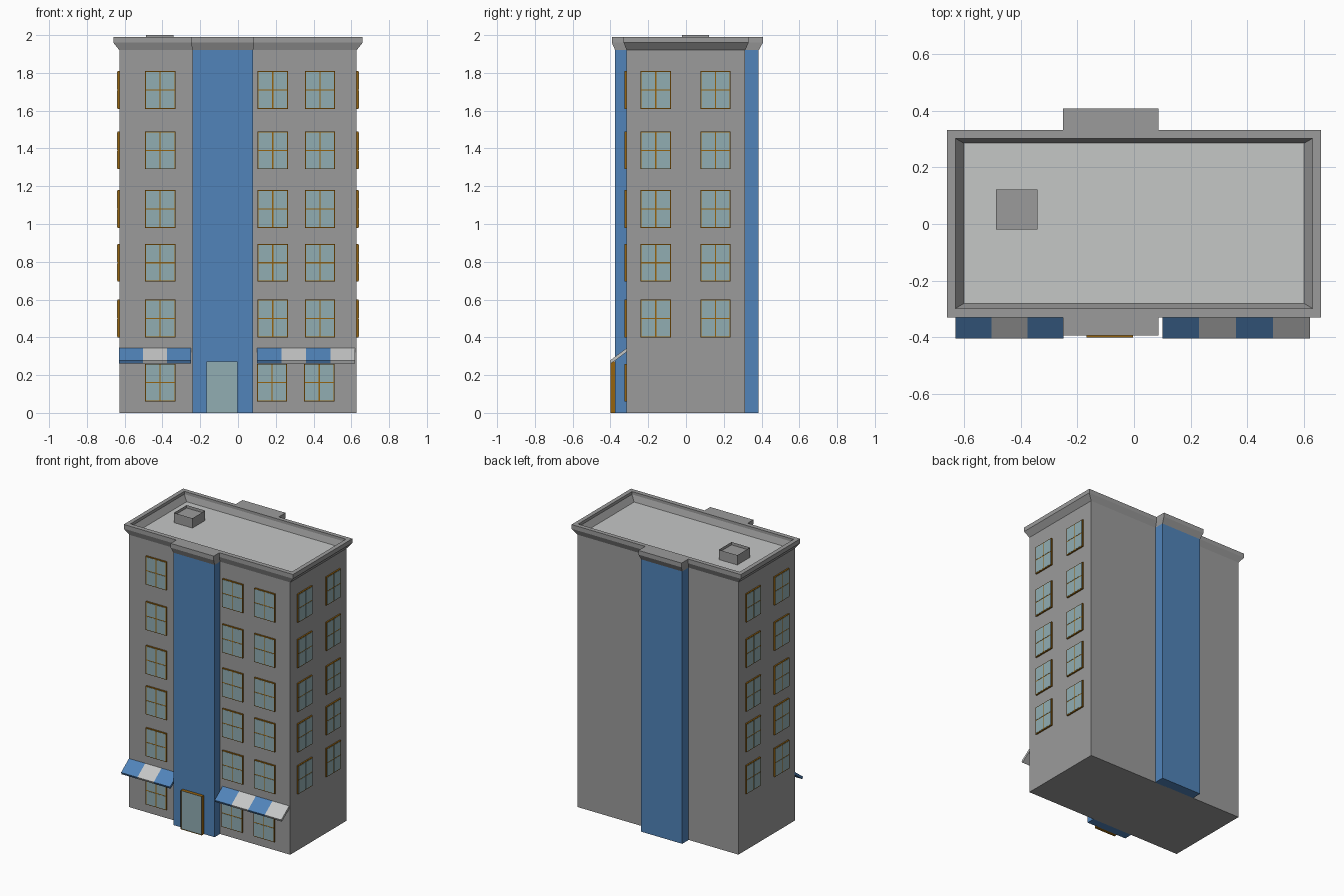
import bpy, bmesh, math

if "Cube" in bpy.data.objects:
    bpy.data.objects.remove(bpy.data.objects["Cube"])


def material(name, rgb):
    m = bpy.data.materials.new(name)
    m.diffuse_color = (*rgb, 1)
    m.use_nodes = True
    m.node_tree.nodes["Principled BSDF"].inputs["Base Color"].default_value = m.diffuse_color
    return m


GREY = material("wall grey", (0.33, 0.33, 0.33))
LIGHT = material("light grey", (0.56, 0.57, 0.565))
BLUE = material("blue", (0.082, 0.23, 0.49))
WOOD = material("brown wood", (0.30, 0.125, 0.005))
GLASS = material("pale glass", (0.285, 0.42, 0.45))


def add_box(bm, x, y, z, mat=0):
    """Box from (min, max) ranges on each axis."""
    v = [bm.verts.new((a, b, c)) for a in x for b in y for c in z]
    for q in ((0, 1, 3, 2), (4, 6, 7, 5), (0, 4, 5, 1), (2, 3, 7, 6), (0, 2, 6, 4), (1, 5, 7, 3)):
        bm.faces.new([v[i] for i in q]).material_index = mat


def to_mesh(bm, name, mats):
    bmesh.ops.recalc_face_normals(bm, faces=bm.faces)
    me = bpy.data.meshes.new(name)
    bm.to_mesh(me)
    bm.free()
    for m in mats:
        me.materials.append(m)
    return me


def place(name, me, loc=(0, 0, 0), turn=0):
    ob = bpy.data.objects.new(name, me)
    ob.location = loc
    ob.rotation_euler.z = math.radians(turn)
    bpy.context.collection.objects.link(ob)
    return ob


def box(name, x, y, z, mat):
    bm = bmesh.new()
    add_box(bm, x, y, z)
    return place(name, to_mesh(bm, name, [mat]))


# Main block and the blue bands on front and back
box("main_block", (-0.628, 0.628), (-0.315, 0.313), (0, 1.925), GREY)
box("front_band", (-0.24, 0.08), (-0.375, -0.31), (0, 1.925), BLUE)
box("back_band", (-0.24, 0.08), (0.31, 0.385), (0, 1.925), BLUE)


# Flared cornice: rings of one outline that steps out around the bands
def outline(mx, y0, y1, b0, b1, f, k):
    return [(-mx, y0), (b0, y0), (b0, f), (b1, f), (b1, y0), (mx, y0),
            (mx, y1), (b1, y1), (b1, k), (b0, k), (b0, y1), (-mx, y1)]


low = outline(0.628, -0.315, 0.313, -0.24, 0.08, -0.375, 0.385)
wide = outline(0.66, -0.33, 0.332, -0.25, 0.086, -0.393, 0.407)
rim = outline(0.63, -0.298, 0.302, -0.25, 0.086, -0.298, 0.302)
foot = outline(0.60, -0.28, 0.285, -0.25, 0.086, -0.28, 0.285)
bm = bmesh.new()
rings = [[bm.verts.new((x, y, z)) for x, y in o] for o, z in
         ((low, 1.92), (wide, 1.96), (wide, 1.99), (rim, 1.99), (rim, 1.97), (foot, 1.928))]
for a, b in zip(rings, rings[1:]):
    for i in range(12):
        j = (i + 1) % 12
        bm.faces.new((a[i], a[j], b[j], b[i]))
bm.faces.new(rings[0][::-1])
bm.faces.new(rings[-1])
bmesh.ops.remove_doubles(bm, verts=bm.verts, dist=1e-5)
bmesh.ops.dissolve_degenerate(bm, edges=bm.edges, dist=1e-5)
place("cornice", to_mesh(bm, "cornice", [GREY]))
box("roof_deck", (-0.60, 0.60), (-0.28, 0.285), (1.926, 1.931), LIGHT)

# Roof vent with a sunken top
bm = bmesh.new()
add_box(bm, (-0.486, -0.341), (-0.02, 0.122), (1.92, 2.0))
bm.faces.ensure_lookup_table()
top = max(bm.faces, key=lambda f: f.calc_center_median().z)
bmesh.ops.inset_region(bm, faces=[top], thickness=0.012)
bmesh.ops.translate(bm, verts=top.verts, vec=(0, 0, -0.02))
place("roof_vent", to_mesh(bm, "roof_vent", [GREY]))

# Window: wooden frame with four thin panes
bm = bmesh.new()
add_box(bm, (-0.08, 0.08), (-0.01, 0.005), (-0.1, 0.1), 0)
for sx in (-1, 1):
    for sz in (-1, 1):
        add_box(bm, sorted((sx * 0.003, sx * 0.075)), (-0.0115, -0.009),
                sorted((sz * 0.003, sz * 0.095)), 1)
window = to_mesh(bm, "window", [WOOD, GLASS])
for z in (0.16, 0.50, 0.795, 1.08, 1.39, 1.71):
    for x in (-0.412, 0.184, 0.434):
        place("front_window", window, (x - (0.004 if z < 0.2 and x > 0 else 0), -0.315, z))
    if z > 0.2:
        for y in (-0.16, 0.156):
            place("right_window", window, (0.628, y, z), 90)
            place("left_window", window, (-0.628, y, z), -90)

# Striped awnings: one sloped slab per stripe
profile = [(-0.31, 0.346), (-0.403, 0.277), (-0.396, 0.262), (-0.31, 0.326)]


def awning(name, x0, x1, n):
    bm = bmesh.new()
    w = (x1 - x0) / n
    for s in range(n):
        a, b = ([bm.verts.new((x0 + w * t, y, z)) for y, z in profile] for t in (s, s + 1))
        faces = [bm.faces.new((a[i], a[i - 1], b[i - 1], b[i])) for i in range(4)]
        if s == 0:
            faces.append(bm.faces.new(a))
        if s == n - 1:
            faces.append(bm.faces.new(b[::-1]))
        for f in faces:
            f.material_index = s % 2
    bmesh.ops.remove_doubles(bm, verts=bm.verts, dist=1e-5)
    place(name, to_mesh(bm, name, [BLUE, LIGHT]))


awning("left_awning", -0.63, -0.248, 3)
awning("right_awning", 0.1, 0.62, 4)

# Door: wooden frame around a recessed glass panel
bm = bmesh.new()
add_box(bm, (-0.168, -0.003), (-0.4, -0.37), (0, 0.273))
front = min(bm.faces, key=lambda f: f.calc_center_median().y)
bmesh.ops.inset_region(bm, faces=[front], thickness=0.013)
bmesh.ops.translate(bm, verts=front.verts, vec=(0, 0.008, 0))
front.material_index = 1
place("door", to_mesh(bm, "door", [WOOD, GLASS]))
